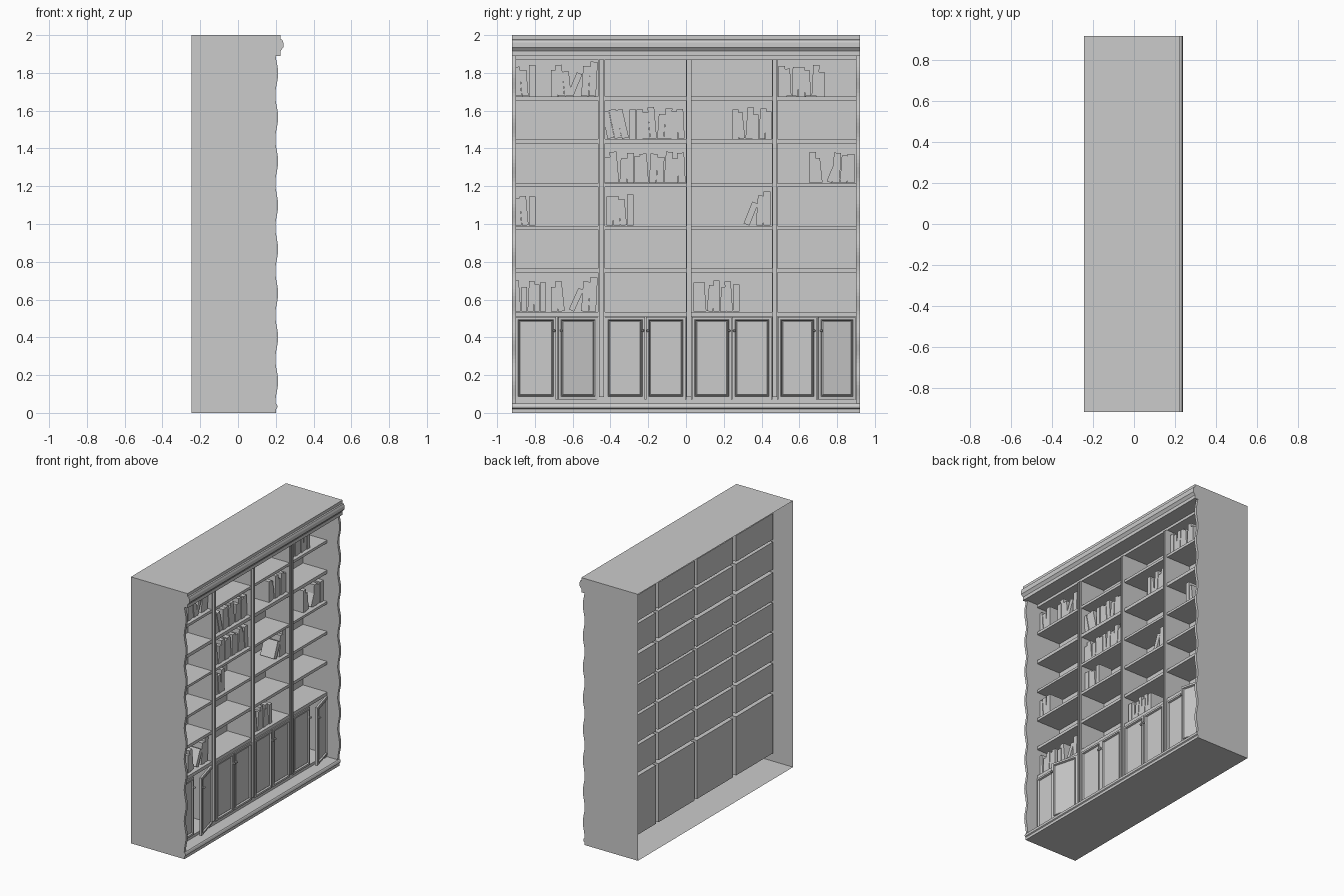
import bpy, bmesh, math
from mathutils import Matrix, Vector

if "Cube" in bpy.data.objects:
    bpy.data.objects.remove(bpy.data.objects["Cube"])

FACE, BACK, REAR = 0.11, -0.09, -0.245      # face frame, pocket backs, open rear edge
W, IN = 0.92, 0.90                          # outer and inner half width
COLS = [(-0.905, -0.465), (-0.43, 0.0), (0.03, 0.455), (0.485, 0.90)]
ROWS = [(0.07, 0.51), (0.535, 0.743), (0.765, 0.97), (0.99, 1.197),
        (1.215, 1.425), (1.45, 1.655), (1.675, 1.87)]


def finish(name, bm):
    bmesh.ops.remove_doubles(bm, verts=bm.verts, dist=1e-5)
    mesh = bpy.data.meshes.new(name)
    bm.to_mesh(mesh)
    bm.free()
    ob = bpy.data.objects.new(name, mesh)
    bpy.context.collection.objects.link(ob)
    return ob


def poly(bm, pts):
    return bm.faces.new([bm.verts.new(p) for p in pts])


def strip(bm, prof, y0, y1):
    """Sweep an open x-z profile from y0 to y1."""
    for (xa, za), (xb, zb) in zip(prof, prof[1:]):
        poly(bm, [(xa, y0, za), (xa, y1, za), (xb, y1, zb), (xb, y0, zb)])


def box(bm, x0, x1, y0, y1, z0, z1):
    m = Matrix.Translation(((x0 + x1) / 2, (y0 + y1) / 2, (z0 + z1) / 2))
    m = m @ Matrix.Diagonal((x1 - x0, y1 - y0, z1 - z0, 1))
    return bmesh.ops.create_cube(bm, size=1, matrix=m)['verts']


# Case shell: roof with crown moulding, floor with base moulding, wavy sides
crown = [(0.225, 1.89), (0.225, 1.915), (0.232, 1.925), (0.24, 1.935), (0.24, 1.96),
         (0.234, 1.975), (0.225, 1.978), (0.225, 2.0)]
base = [(0.2, 0), (0.2, 0.02), (0.207, 0.025), (0.209, 0.035), (0.205, 0.045), (0.2, 0.05)]
N = 94
wave = []
for i in range(N + 1):
    z = 0.05 + 1.84 * i / N
    wave.append((0.205 - 0.0075 * math.cos(2 * math.pi * (z - 0.75) / 0.233), z))

bm = bmesh.new()
strip(bm, [(FACE, 1.89)] + crown + [(REAR, 2.0)], -W, W)
strip(bm, [(REAR, 0)] + base + [(FACE, 0.05)], -W, W)
for s in (-1, 1):
    outline = [(REAR, 0)] + base + wave + crown + [(REAR, 2.0)]
    pts = []
    for x, z in outline:
        if not pts or (Vector((x, 0, z)) - Vector((pts[-1][0], 0, pts[-1][2]))).length > 1e-3:
            pts.append((x, s * W, z))
    poly(bm, pts)
bmesh.ops.recalc_face_normals(bm, faces=bm.faces)
finish("case_shell", bm)

# Wavy front edge and inner wall of each side
for s, name in ((-1, "left_wavy_trim"), (1, "right_wavy_trim")):
    bm = bmesh.new()
    strip(bm, wave, s * IN, s * W)
    poly(bm, [(FACE, s * IN, 0.05)] + [(x, s * IN, z) for x, z in wave] + [(FACE, s * IN, 1.89)])
    bmesh.ops.recalc_face_normals(bm, faces=bm.faces)
    finish(name, bm)

# Face frame with a pocket pushed back for every compartment
ys = [-W] + [v for c in COLS for v in c] + [W]
zs = [0.05] + [v for r in ROWS for v in r] + [1.89]
bm = bmesh.new()
for i, (y0, y1) in enumerate(zip(ys, ys[1:])):
    for j, (z0, z1) in enumerate(zip(zs, zs[1:])):
        ring = [(y0, z0), (y1, z0), (y1, z1), (y0, z1)]
        if i % 2 and j % 2:
            poly(bm, [(BACK, y, z) for y, z in ring])
            for a, b in zip(ring, ring[1:] + ring[:1]):
                poly(bm, [(FACE, *a), (BACK, *a), (BACK, *b), (FACE, *b)])
        else:
            poly(bm, [(FACE, y, z) for y, z in ring])
bmesh.ops.remove_doubles(bm, verts=bm.verts, dist=1e-5)
bmesh.ops.recalc_face_normals(bm, faces=bm.faces)
finish("shelf_compartments", bm)

# Beaded strips on the dividers
bm = bmesh.new()
for a, b in zip(COLS, COLS[1:]):
    y = (a[1] + b[0]) / 2
    box(bm, FACE, FACE + 0.008, y - 0.013, y + 0.013, 0.085, 1.87)
    for d in (-0.008, 0.008):
        box(bm, FACE, FACE + 0.014, y + d - 0.003, y + d + 0.003, 0.09, 1.865)
finish("divider_strips", bm)


# Panelled cupboard doors with knobs; the outer ones stand slightly open
def door(name, hinge, width, side, angle):
    bm = bmesh.new()
    y0, y1 = sorted((0, side * width))
    box(bm, -0.016, 0, y0, y1, 0.072, 0.508)
    front = max(bm.faces, key=lambda f: f.calc_center_median().x)
    for t, d in ((0.02, 0), (0.004, 0.004), (0.006, -0.012), (0.006, 0.004)):
        bmesh.ops.inset_region(bm, faces=[front], thickness=t, depth=d)
    ky = side * (width - 0.012)
    box(bm, 0, 0.01, ky - 0.003, ky + 0.003, 0.432, 0.438)
    bmesh.ops.create_icosphere(bm, subdivisions=2, radius=0.008,
                               matrix=Matrix.Translation((0.015, ky, 0.435)))
    ob = finish(name, bm)
    ob.location = (FACE + 0.006, hinge, 0)
    ob.rotation_euler.z = -side * math.radians(angle)


for i, (y0, y1) in enumerate(COLS):
    w = (y1 - y0) / 2 - 0.004
    door(f"door_{i + 1}_left", y0 + 0.002, w, 1, 0)
    door(f"door_{i + 1}_right", y1 - 0.002, w, -1, 15 if i in (0, 3) else 0)

# Books: shelf row, start y, end y, tilt per book (positive leans to +y)
runs = [
    (6, -0.905, -0.795, (-4, -5, 0)), (6, -0.715, -0.605, (0, -5, -6)),
    (6, -0.625, -0.592, (22,)), (6, -0.555, -0.475, (4, 3)),
    (6, 0.49, 0.735, (0, -3, 2, 0, -4, 3, 0)),
    (5, -0.415, -0.30, (-12, -12, -13)), (5, -0.30, -0.005, (0, 0, -4, -5, 4, 3, 0, -3)),
    (5, 0.245, 0.455, (0, -6, 4, 0, 3, 0)),
    (4, -0.43, 0.0, (0, -5, 3, 0, 0, -4, 3, 2, 4, 0, -3)),
    (4, 0.655, 0.725, (0, -6)), (4, 0.745, 0.775, (22,)), (4, 0.775, 0.895, (3, 4, 0)),
    (3, -0.905, -0.795, (-4, -5, 0)), (3, -0.42, -0.275, (0, -3, -5, 0)),
    (3, 0.305, 0.34, (22,)), (3, 0.37, 0.45, (4, 0)),
    (1, -0.905, -0.74, (-4, 0, 3, 0, 0)), (1, -0.715, -0.64, (0, -6)),
    (1, -0.62, -0.588, (24,)), (1, -0.555, -0.475, (4, 3)),
    (1, 0.04, 0.285, (0, -4, 5, 0, 3, -4, 0)),
]
heights = (0.155, 0.138, 0.165, 0.13, 0.16, 0.145, 0.155)
for k, (row, y0, y1, tilts) in enumerate(runs):
    bm = bmesh.new()
    step = (y1 - y0) / len(tilts)
    for n, tilt in enumerate(tilts):
        h = heights[(n + k) % 7] if abs(tilt) < 15 else 0.125
        if len(tilts) == 2 and tilts[0] > 0:
            h = 0.158 + 0.024 * n
        vs = box(bm, -0.03, 0.085 - 0.004 * (n % 2), 0, step - 0.002, 0, h)
        rot = Matrix.Rotation(-math.radians(tilt), 4, 'X')
        bmesh.ops.transform(bm, matrix=rot, verts=vs)
        low = min(v.co.z for v in vs)
        bmesh.ops.translate(bm, verts=vs, vec=(0, y0 + n * step, ROWS[row][0] - low + 0.001))
    finish(f"books_{k + 1}", bm)
